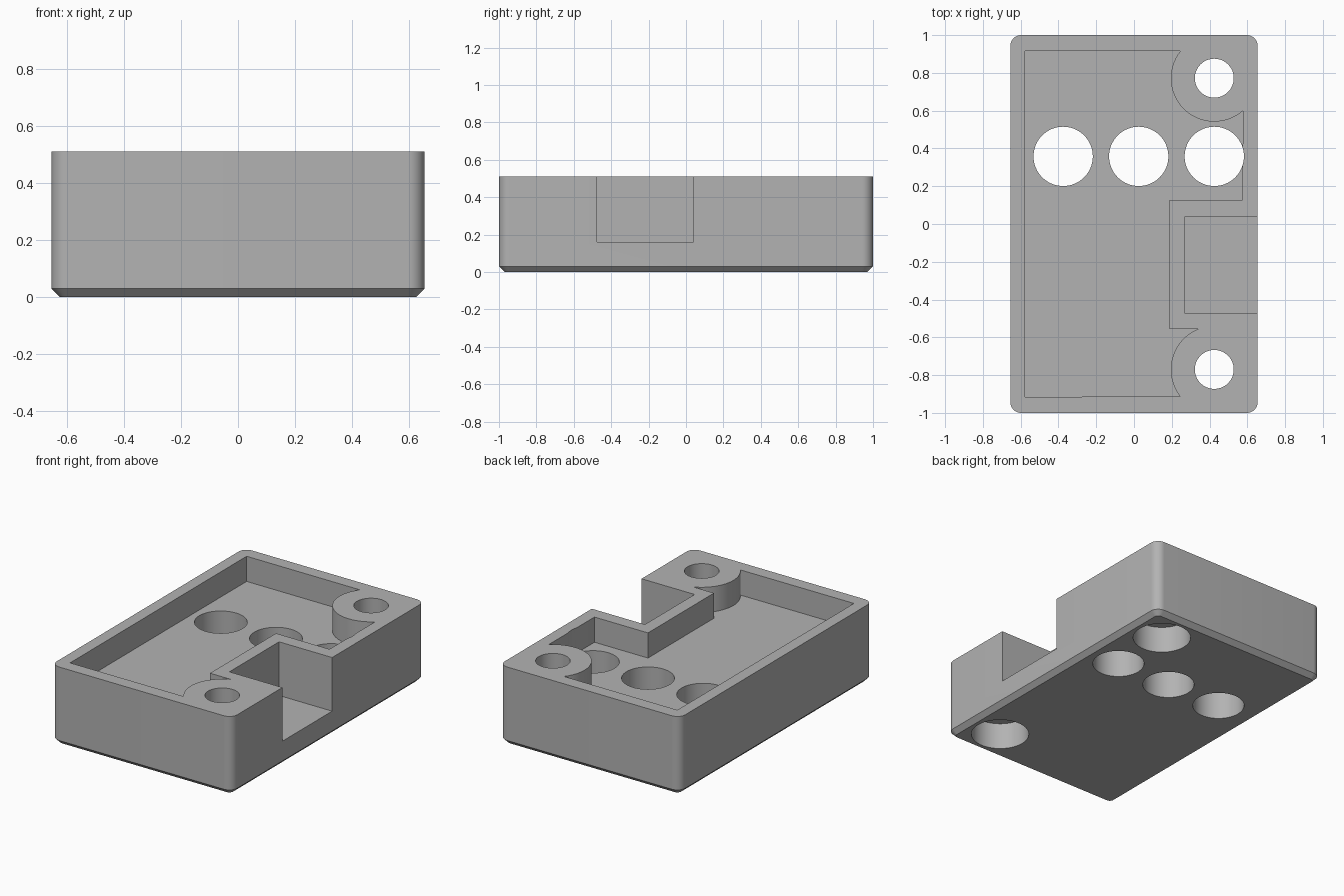
import bpy, bmesh
from math import sin, cos, pi, atan2, radians

if "Cube" in bpy.data.objects:
    bpy.data.objects.remove(bpy.data.objects["Cube"])

W, L, H = 0.655, 1.0, 0.512      # half width, half length, height
FLOOR = 0.347                    # tray floor height
HOLE_X, BOSS_R = 0.425, 0.23
SCREW_Y = (0.772, -0.77)

grey = bpy.data.materials.new("plain grey")
grey.use_nodes = True
color = (0.45, 0.45, 0.45, 1)
grey.diffuse_color = color
grey.node_tree.nodes["Principled BSDF"].inputs["Base Color"].default_value = color


def loft(name, rings):
    """Solid skinned through (outline, z) rings with equal point counts."""
    bm = bmesh.new()
    loops = [[bm.verts.new((x, y, z)) for x, y in pts] for pts, z in rings]
    n = len(loops[0])
    for a, b in zip(loops, loops[1:]):
        for i in range(n):
            j = (i + 1) % n
            bm.faces.new((a[i], a[j], b[j], b[i]))
    bm.faces.new(loops[0][::-1])
    bm.faces.new(loops[-1])
    bmesh.ops.recalc_face_normals(bm, faces=bm.faces)
    mesh = bpy.data.meshes.new(name)
    bm.to_mesh(mesh)
    bm.free()
    mesh.materials.append(grey)
    ob = bpy.data.objects.new(name, mesh)
    bpy.context.collection.objects.link(ob)
    return ob


def arc(cx, cy, r, a, b, n):
    return [(cx + r * cos(a + (b - a) * i / n), cy + r * sin(a + (b - a) * i / n))
            for i in range(n + 1)]


def rounded_rect(inset, r):
    w, l = W - inset - r, L - inset - r
    corners = [(w, l), (-w, l), (-w, -l), (w, -l)]
    return [p for k, (x, y) in enumerate(corners)
            for p in arc(x, y, r, k * pi / 2, (k + 1) * pi / 2, 10)]


def cylinder(name, x, y, r, z0, z1):
    circle = arc(x, y, r, 0, 2 * pi, 64)[:-1]
    return loft(name, [(circle, z0), (circle, z1)])


def boss_arc(cy, start, end):
    """Arc of a screw boss between two points lying on its rim."""
    a, b = [atan2(y - cy, x - HOLE_X) % (2 * pi) for x, y in (start, end)]
    return arc(HOLE_X, cy, BOSS_R, a, b, 28)


# Outer block with rounded corners and a bevelled bottom edge
body = loft("tray_body", [(rounded_rect(0.03, 0.028), 0),
                          (rounded_rect(0, 0.058), 0.03),
                          (rounded_rect(0, 0.058), H)])

# Tray pocket, wrapping around both bosses and the connector recess wall
pocket = [(-0.578, -0.915), (-0.578, 0.915)]
pocket += boss_arc(SCREW_Y[0], (0.244, 0.915), (0.575, 0.6))
pocket += [(0.575, 0.127), (0.187, 0.127), (0.187, -0.557)]
pocket += boss_arc(SCREW_Y[1], (0.338, -0.557), (0.244, -0.915))
cutters = [loft("pocket_cutter", [(pocket, FLOOR), (pocket, 1)])]

# Side recess open to the left side
recess = [(0.27, -0.475), (0.8, -0.475), (0.8, 0.04), (0.27, 0.04)]
cutters.append(loft("recess_cutter", [(recess, 0.16), (recess, 1)]))

# Three round openings through the floor
for x in (-0.375, 0.025, HOLE_X):
    cutters.append(cylinder("opening_cutter", x, 0.358, 0.157, -0.2, 1))

# Screw holes, counterbored from below
for y in SCREW_Y:
    cutters.append(cylinder("screw_cutter", HOLE_X, y, 0.103, -0.2, 1))
    cutters.append(cylinder("counterbore_cutter", HOLE_X, y, 0.176, -0.2, 0.175))

for c in cutters:
    c.hide_render = True
    mod = body.modifiers.new(c.name, 'BOOLEAN')
    mod.operation = 'DIFFERENCE'
    mod.solver = 'EXACT'
    mod.object = c

# Bake the cuts and remove the helpers
bpy.context.view_layer.update()
graph = bpy.context.evaluated_depsgraph_get()
result = bpy.data.meshes.new_from_object(body.evaluated_get(graph))
body.modifiers.clear()
body.data = result
for c in cutters:
    bpy.data.objects.remove(c)

bpy.ops.object.select_all(action='DESELECT')
body.select_set(True)
bpy.context.view_layer.objects.active = body
bpy.ops.object.shade_smooth_by_angle(angle=radians(30))
